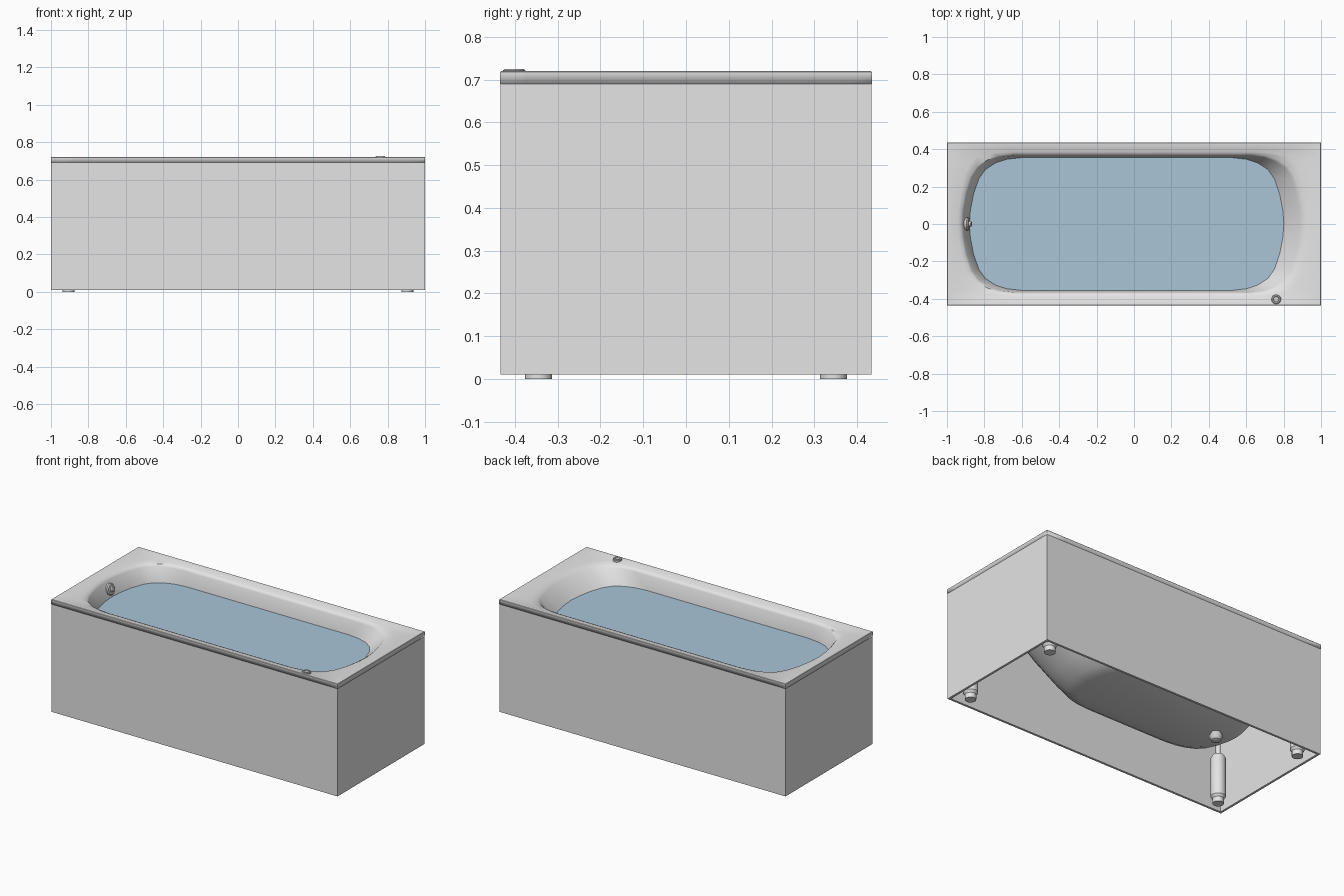
import bpy, bmesh, math
from mathutils import Vector

if "Cube" in bpy.data.objects:
    bpy.data.objects.remove(bpy.data.objects["Cube"])


def material(name, rgb):
    m = bpy.data.materials.new(name)
    m.diffuse_color = (*rgb, 1)
    m.use_nodes = True
    m.node_tree.nodes["Principled BSDF"].inputs["Base Color"].default_value = m.diffuse_color
    return m


WHITE = material("white_acrylic", (0.78, 0.78, 0.78))
CHROME = material("chrome_grey", (0.62, 0.62, 0.62))
WATER = material("water_blue", (0.40, 0.56, 0.68))


def finish(ob, name, mat, angle=35):
    ob.name = name
    ob.data.materials.clear()
    ob.data.materials.append(mat)
    bpy.ops.object.select_all(action='DESELECT')
    ob.select_set(True)
    bpy.context.view_layer.objects.active = ob
    bpy.ops.object.shade_smooth_by_angle(angle=math.radians(angle))
    return ob


def mesh_object(bm, name, mat, angle=35):
    me = bpy.data.meshes.new(name)
    bm.to_mesh(me)
    bm.free()
    ob = bpy.data.objects.new(name, me)
    bpy.context.collection.objects.link(ob)
    return finish(ob, name, mat, angle)


def box(name, lo, hi, mat):
    lo, hi = Vector(lo), Vector(hi)
    bpy.ops.mesh.primitive_cube_add(size=1, location=(lo + hi) / 2)
    ob = bpy.context.object
    ob.scale = hi - lo
    bpy.ops.object.transform_apply(location=False, rotation=False)
    return finish(ob, name, mat)


def lathe(name, profile, origin, mat, axis=(0, 0, 1), n=24):
    """Revolve (radius, height) pairs around an axis through the origin."""
    bm = bmesh.new()
    rot = Vector((0, 0, 1)).rotation_difference(Vector(axis))
    rings = []
    for r, h in profile:
        rings.append([bm.verts.new(rot @ Vector((r * math.cos(2 * math.pi * i / n),
                                                 r * math.sin(2 * math.pi * i / n), h))
                                   + Vector(origin)) for i in range(n)])
    for a, b in zip(rings, rings[1:]):
        for i in range(n):
            j = (i + 1) % n
            bm.faces.new((a[i], a[j], b[j], b[i]))
    bm.faces.new(rings[0][::-1])
    bm.faces.new(rings[-1])
    return mesh_object(bm, name, mat)


# Quarter outlines: (distance in from the end, fraction of half width)
OVAL = [(0, 0), (.005, .2), (.022, .45), (.05, .68), (.085, .82),
        (.14, .92), (.2, .975), (.28, 1)]
RECT = [(0, 0), (0, .2), (0, .45), (0, .68), (0, .86), (0, 1), (.13, 1), (.32, 1)]


def ring(quarter, z, xl, xr, w):
    up = [(xr - d, w * f) for d, f in quarter]
    up += [(xl + d, w * f) for d, f in quarter[::-1]]
    down = [(x, -y) for x, y in up[-2:0:-1]]
    return [Vector((x, y, z)) for x, y in up + down]


def blend(a, b, t, z):
    return [Vector((p.x + (q.x - p.x) * t, p.y + (q.y - p.y) * t, z)) for p, q in zip(a, b)]


# Tub shell: skirt, dished deck and basin in one loft
lip = ring(RECT, .72, -.99, .99, .425)
opening = ring(OVAL, .704, -.925, .91, .372)
loops = [ring(RECT, .69, -1, 1, .435), ring(RECT, .718, -1, 1, .435),
         ring(RECT, .72, -.998, .998, .433), lip,
         blend(lip, opening, .35, .715), blend(lip, opening, .75, .710), opening]
for z, xl, xr, w in [(.692, -.915, .89, .366), (.60, -.88, .80, .355),
                     (.50, -.857, .71, .343), (.40, -.83, .61, .33),
                     (.28, -.785, .46, .305), (.22, -.74, .38, .285),
                     (.20, -.69, .31, .25)]:
    loops.append(ring(OVAL, z, xl, xr, w))
bm = bmesh.new()
rows = [[bm.verts.new(p) for p in loop] for loop in loops]
count = len(rows[0])
for a, b in zip(rows, rows[1:]):
    for i in range(count):
        j = (i + 1) % count
        bm.faces.new((a[i], a[j], b[j], b[i]))
bm.faces.new(rows[-1])
shell = mesh_object(bm, "tub_shell", WHITE, 40)
solid = shell.modifiers.new("thickness", 'SOLIDIFY')
solid.thickness = .008
solid.offset = -1

# Water surface
bm = bmesh.new()
bm.faces.new([bm.verts.new(p) for p in ring(OVAL, .602, -.88, .801, .355)])
mesh_object(bm, "water", WATER)

# Apron panels on all four sides
for s, side in ((-1, "front"), (1, "back")):
    y = sorted((s * .434, s * .42))
    box(side + "_panel", (-.999, y[0], .01), (.999, y[1], .692), WHITE)
for s, side in ((-1, "left"), (1, "right")):
    x = sorted((s * .999, s * .985))
    box(side + "_panel", (x[0], -.42, .01), (x[1], .42, .692), WHITE)

# Four adjustable legs
for sx in (-1, 1):
    for sy in (-1, 1):
        lathe("leg", [(.032, 0), (.032, .03), (.043, .045), (.043, .29), (.032, .31),
                      (.014, .312), (.014, .705)], (sx * .905, sy * .345, 0), WHITE)

# Overflow cover on the foot wall
lathe("overflow_cover", [(.036, -.03), (.036, .008), (.030, .014), (.016, .015),
                         (.014, .026), (.008, .028)],
      (-.895, 0, .645), CHROME, axis=(1, 0, .25))

# Drain in the floor with the trap below
lathe("drain_plug", [(.04, 0), (.04, .006), (.03, .01)], (-.6, 0, .198), CHROME)
lathe("drain_trap", [(.015, .135), (.028, .142), (.036, .16), (.036, .178),
                     (.028, .19), (.028, .2)], (-.6, 0, 0), CHROME)

# Control button on the deck
lathe("deck_button", [(.026, .70), (.026, .722), (.022, .725), (.016, .725),
                      (.014, .721), (.006, .721)], (.76, -.402, 0), CHROME)
